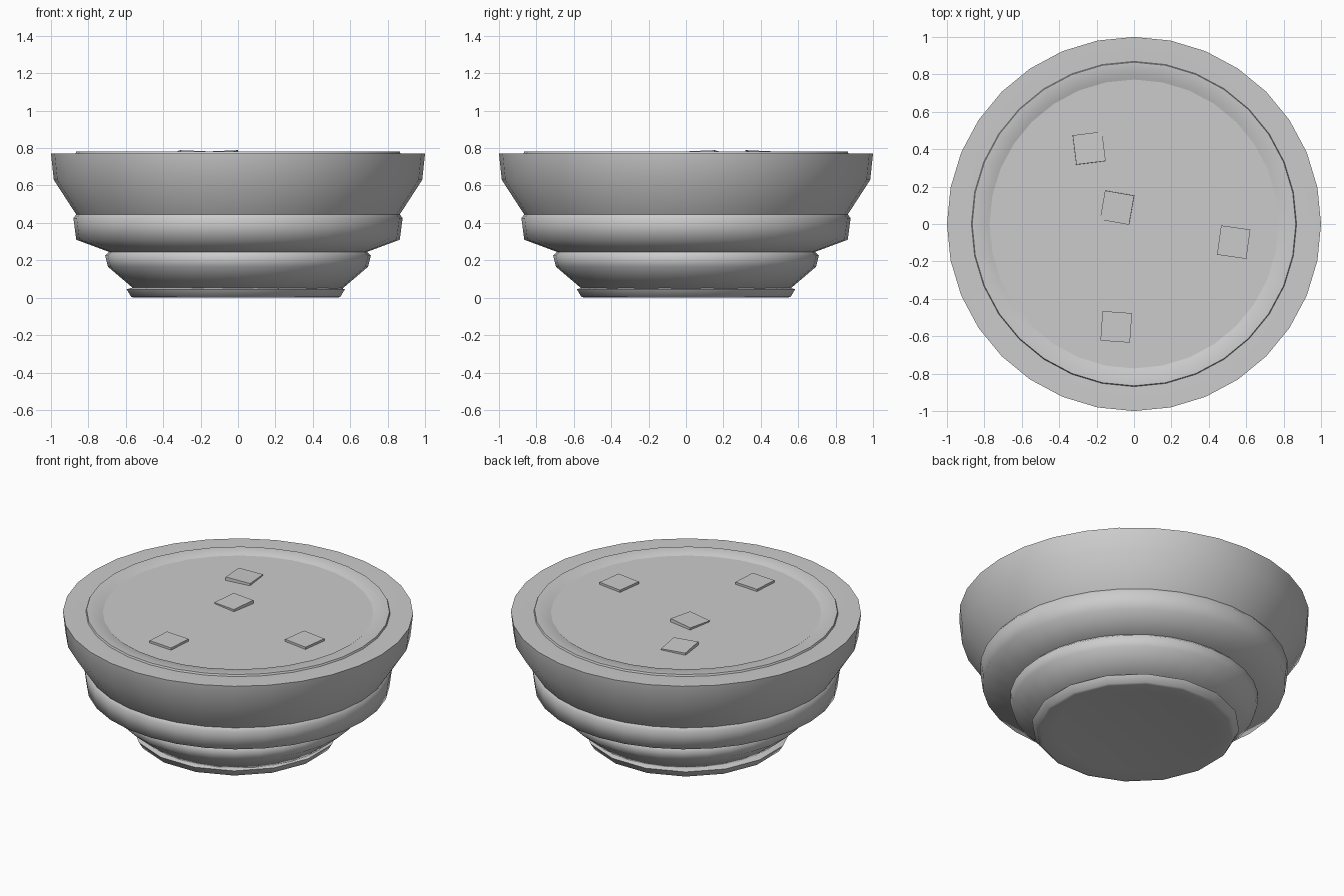
import bpy, bmesh, math
from math import radians

if "Cube" in bpy.data.objects:
    bpy.data.objects.remove(bpy.data.objects["Cube"], do_unlink=True)

# Single plain grey for the whole model
grey = bpy.data.materials.new("plain grey")
grey.use_nodes = True
grey.diffuse_color = (0.6, 0.6, 0.6, 1)
grey.node_tree.nodes["Principled BSDF"].inputs["Base Color"].default_value = (0.6, 0.6, 0.6, 1)


def finish(name, bm, smooth=None):
    bmesh.ops.recalc_face_normals(bm, faces=bm.faces)
    mesh = bpy.data.meshes.new(name)
    bm.to_mesh(mesh)
    bm.free()
    mesh.materials.append(grey)
    obj = bpy.data.objects.new(name, mesh)
    bpy.context.collection.objects.link(obj)
    if smooth:
        bpy.ops.object.select_all(action="DESELECT")
        obj.select_set(True)
        bpy.context.view_layer.objects.active = obj
        bpy.ops.object.shade_smooth_by_angle(angle=radians(smooth))
    return obj


def lathe(name, profile, sides=32, phase=0.0, smooth=65, offset=0.0):
    """Spin a radius/height profile and cap both ends."""
    bm = bmesh.new()
    rings = []
    for r, z in profile:
        angles = [math.tau * (i + phase) / sides for i in range(sides)]
        rings.append([bm.verts.new((offset + r * math.cos(a), r * math.sin(a), z))
                      for a in angles])
    for low, high in zip(rings, rings[1:]):
        for i in range(sides):
            j = (i + 1) % sides
            bm.faces.new((low[i], low[j], high[j], high[i]))
    bm.faces.new(rings[0][::-1])
    bm.faces.new(rings[-1])
    return finish(name, bm, smooth)


# Foot with a shallow recess underneath
lathe("foot", [(0.46, 0.012), (0.55, 0.0), (0.57, 0.004), (0.595, 0.045), (0.56, 0.055)],
      sides=16, phase=0.5, offset=-0.012)

# Stepped body, from the lowest tier to the rim
lathe("stepped_body", [
    (0.56, 0.05), (0.695, 0.165), (0.71, 0.225), (0.69, 0.245),
    (0.865, 0.31), (0.88, 0.425), (0.865, 0.445),
    (0.985, 0.63), (1.0, 0.77), (0.85, 0.77), (0.765, 0.764)])

# Raised ring that dips toward the inner disc
lathe("top_ring", [(0.87, 0.768), (0.865, 0.781), (0.785, 0.777), (0.765, 0.763)], smooth=50)

# Square tiles: centre, turn, and tilt toward one corner
TILES = [
    ("back_tile", (-0.24, 0.405), 7, (2.5, 2.5)),
    ("centre_tile", (-0.09, 0.088), -10, (-2.5, -2.5)),
    ("left_tile", (0.533, -0.097), -8, (0, 0)),
    ("front_tile", (-0.095, -0.55), -4, (0, 0)),
]
for name, (x, y), turn, (tilt_x, tilt_y) in TILES:
    bm = bmesh.new()
    bmesh.ops.create_cube(bm, size=1)
    bmesh.ops.scale(bm, vec=(0.158, 0.158, 0.03), verts=bm.verts)
    tile = finish(name, bm)
    tile.location = (x, y, 0.767)
    tile.rotation_euler = (radians(-tilt_x), radians(tilt_y), radians(turn))
